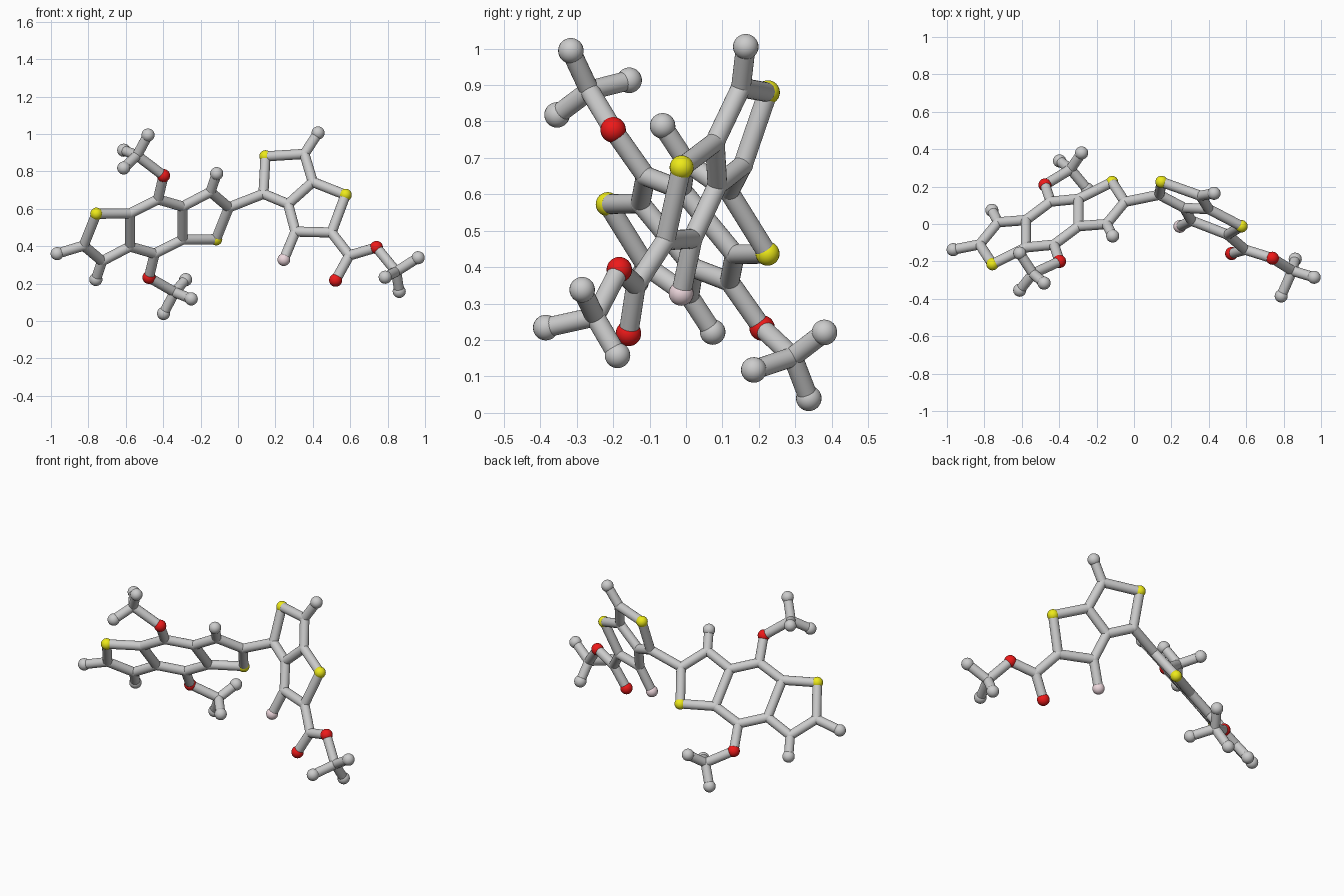
import bpy, bmesh
from mathutils import Vector, Matrix

if "Cube" in bpy.data.objects:
    bpy.data.objects.remove(bpy.data.objects["Cube"])

BOND_R = 0.027
RADII = {"C": 0.028, "H": 0.035, "S": 0.033, "O": 0.035, "F": 0.034}
COLORS = {"S": (0.85, 0.82, 0.01, 1), "O": (0.85, 0.01, 0.01, 1), "F": (0.85, 0.68, 0.72, 1)}


def left(x, z):   # point on the plane of the left ring system
    return Vector((x, 0.644 + 0.51 * x - 0.825 * z, z))


def right(x, z):  # point on the plane of the right ring system
    return Vector((x, -0.04 - 0.378 * x + 0.364 * z, z))


atoms = {}                                   # name -> position, first letter = element
bonds = {"left_bonds": [], "right_bonds": []}

# Left half-unit, repeated by inversion through the ring centre
centre = left(-0.437, 0.505)
half = {"S1": (-0.757, 0.573), "Ca": (-0.825, 0.403), "Cb": (-0.727, 0.32), "Hb": (-0.76, 0.222),
        "Cc": (-0.578, 0.398), "Cd": (-0.578, 0.575), "Ce": (-0.428, 0.65), "Oe": (-0.398, 0.777)}
for n, p in half.items():
    atoms[n] = left(*p)
    atoms[n + "'"] = 2 * centre - left(*p)
for pair in "S1-Ca Ca-Cb Cb-Hb Cb-Cc Cc-Cd Cd-S1 Cd-Ce Ce-Oe Ce-Cc'".split():
    a, b = pair.split("-")
    bonds["left_bonds"].append((a, b))
    flip = lambda n: n[:-1] if n.endswith("'") else n + "'"
    bonds["left_bonds"].append((flip(a), flip(b)))
atoms["Ha"] = Vector((-0.967, -0.137, 0.36))
bonds["left_bonds"].append(("Ca", "Ha"))

# Right ring system and ester branch
for n, p in {"C1": (0.136, 0.68), "S3": (0.147, 0.88), "C2": (0.355, 0.893), "H2": (0.428, 1.005),
             "C3": (0.40, 0.743), "C4": (0.268, 0.625), "S4": (0.575, 0.674), "C5": (0.307, 0.478),
             "C6": (0.50, 0.473), "F5": (0.245, 0.328), "C7": (0.595, 0.35), "O7": (0.522, 0.218),
             "O8": (0.74, 0.393)}.items():
    atoms[n] = right(*p)
atoms["O8"].y = -0.183
bonds["right_bonds"] += [tuple(p.split("-")) for p in
    "Ca'-C1 C1-S3 S3-C2 C2-H2 C2-C3 C3-C4 C4-C1 C3-S4 S4-C6 C6-C5 C5-C4 C5-F5 C6-C7 C7-O7 C7-O8".split()]


# Methyl ends: centre and three tips hung on an oxygen
def methyl(tag, oxygen, group, mid, *tips):
    atoms["C" + tag] = Vector(mid)
    bonds[group].append((oxygen, "C" + tag))
    for i, t in enumerate(tips):
        atoms[f"H{tag}{i}"] = Vector(t)
        bonds[group].append(("C" + tag, f"H{tag}{i}"))


methyl("top", "Oe", "left_bonds", (-0.54, -0.265, 0.885),
       (-0.481, -0.316, 0.994), (-0.611, -0.156, 0.913), (-0.611, -0.354, 0.818))
methyl("low", "Oe'", "left_bonds", (-0.339, 0.293, 0.154),
       (-0.28, 0.38, 0.221), (-0.25, 0.186, 0.118), (-0.398, 0.337, 0.04))
methyl("end", "O8", "right_bonds", (0.846, -0.25, 0.264),
       (0.963, -0.285, 0.338), (0.787, -0.385, 0.234), (0.862, -0.188, 0.158))


def finish(bm, name, color=None):
    for f in bm.faces:
        f.smooth = True
    me = bpy.data.meshes.new(name)
    bm.to_mesh(me)
    bm.free()
    ob = bpy.data.objects.new(name, me)
    bpy.context.collection.objects.link(ob)
    if color:
        mat = bpy.data.materials.new(name)
        mat.diffuse_color = color
        mat.use_nodes = True
        mat.node_tree.nodes["Principled BSDF"].inputs["Base Color"].default_value = mat.diffuse_color
        me.materials.append(mat)


# Bonds: open tubes between atom centres
for group, pairs in bonds.items():
    bm = bmesh.new()
    for a, b in pairs:
        p, d = atoms[a], atoms[b] - atoms[a]
        m = Matrix.Translation(p + d / 2) @ d.to_track_quat("Z", "Y").to_matrix().to_4x4()
        bmesh.ops.create_cone(bm, cap_ends=False, segments=24, radius1=BOND_R, radius2=BOND_R,
                              depth=d.length, matrix=m)
    finish(bm, group)

# Balls: one object per kind
names = {"C": "joints", "H": "end_balls", "S": "yellow_balls", "O": "red_balls", "F": "pink_ball"}
for kind, name in names.items():
    bm = bmesh.new()
    for n, p in atoms.items():
        if n[0] == kind:
            bmesh.ops.create_uvsphere(bm, u_segments=24, v_segments=16, radius=RADII[kind],
                                      matrix=Matrix.Translation(p))
    finish(bm, name, COLORS.get(kind))
